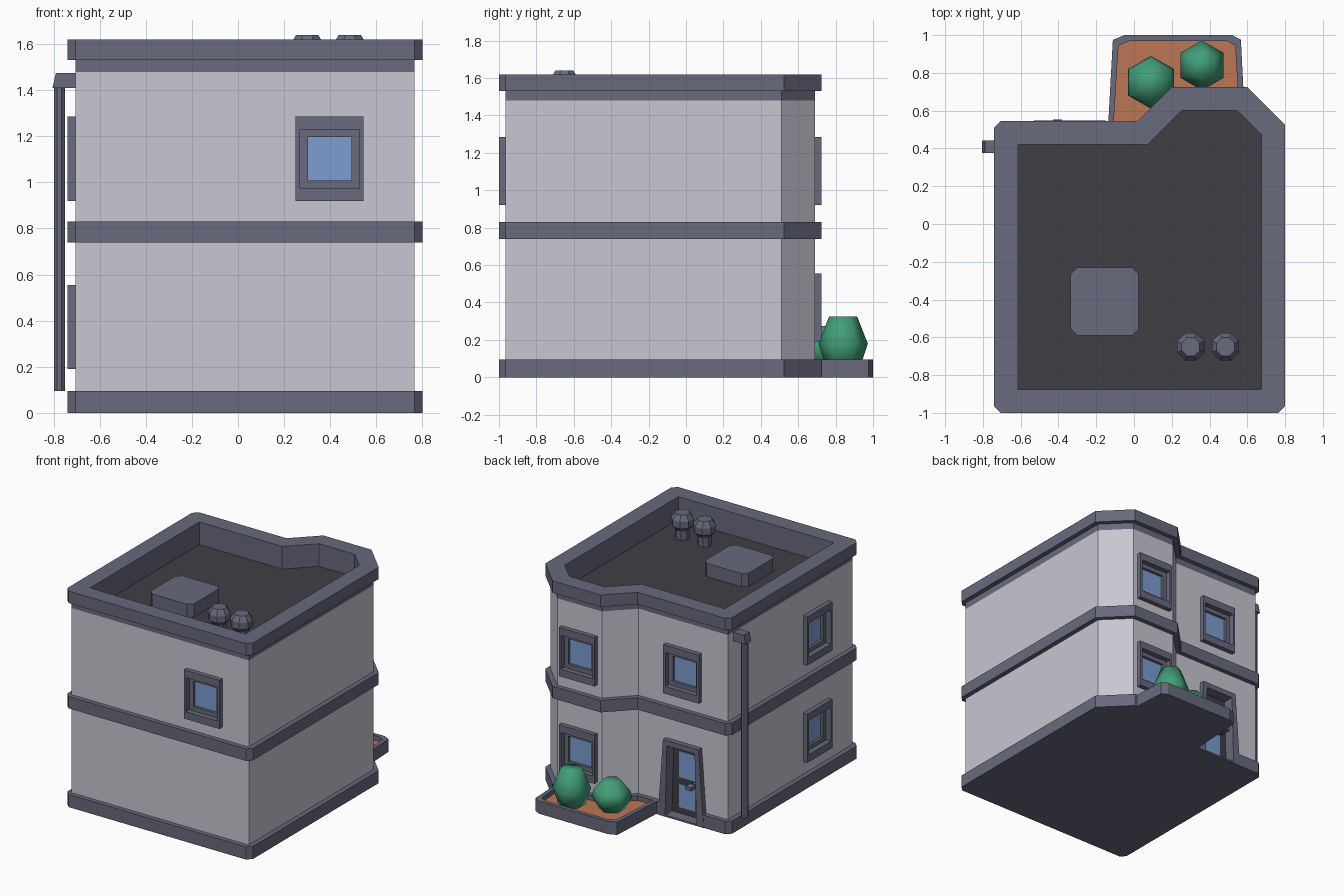
import bpy, bmesh, math
from mathutils import Vector

if "Cube" in bpy.data.objects:
    bpy.data.objects.remove(bpy.data.objects["Cube"])


def material(name, r, g, b):
    m = bpy.data.materials.new(name)
    m.diffuse_color = (r, g, b, 1)
    m.use_nodes = True
    m.node_tree.nodes["Principled BSDF"].inputs["Base Color"].default_value = m.diffuse_color
    return m


WALL = material("pale_wall", 0.58, 0.57, 0.64)
TRIM = material("slate_trim", 0.138, 0.142, 0.205)
DARK = material("charcoal", 0.050, 0.050, 0.060)
GLASS = material("blue_glass", 0.205, 0.342, 0.631)
SOIL = material("orange_soil", 0.515, 0.181, 0.089)
LEAF = material("green_leaf", 0.054, 0.340, 0.185)


def finish(bm, name, mats):
    bmesh.ops.remove_doubles(bm, verts=bm.verts, dist=1e-5)
    bmesh.ops.recalc_face_normals(bm, faces=bm.faces)
    me = bpy.data.meshes.new(name)
    bm.to_mesh(me)
    bm.free()
    for m in mats:
        me.materials.append(m)
    ob = bpy.data.objects.new(name, me)
    bpy.context.collection.objects.link(ob)
    return ob


def loft(name, rings, mats, segs=None, start=0, end=0, caps=True):
    """Skin a list of equal-length point rings; segs gives a material per band."""
    bm = bmesh.new()
    vs = [[bm.verts.new(p) for p in r] for r in rings]
    n = len(rings[0])
    for k in range(len(vs) - 1):
        for i in range(n):
            j = (i + 1) % n
            f = bm.faces.new((vs[k][i], vs[k][j], vs[k + 1][j], vs[k + 1][i]))
            f.material_index = segs[k] if segs else 0
    if caps:
        bm.faces.new(vs[0]).material_index = start
        bm.faces.new(vs[-1]).material_index = end
    return finish(bm, name, mats)


def box_rings(x0, x1, y0, y1, z0, z1):
    return [[(x0, y0, z), (x1, y0, z), (x1, y1, z), (x0, y1, z)] for z in (z0, z1)]


def box(name, mat, *b):
    return loft(name, box_rings(*b), [mat])


def outline(d, z):
    """House footprint offset outwards by d, three corners chamfered."""
    c = max(d, 0)
    x0, x1, y0, y1, y2 = -0.705 - d, 0.765 + d, -0.965 - d, 0.51 + d, 0.69 + d
    a, b = 0.475 + 1.414 * d, 1.275 + 1.414 * d
    pts = [(x0, y0 + c), (x0 + c, y0), (x1 - c, y0), (x1, y0 + c), (x1, b - x1),
           (b - y2, y2), (y2 - a, y2), (y1 - a, y1), (x0 + c, y1), (x0, y1 - c)]
    return [(x, y, z) for x, y in pts]


# Main shell
walls = loft("walls", [outline(0, 0.05), outline(0, 1.44)], [WALL])
base = loft("base_plinth", [outline(0.035, 0), outline(0.035, 0.095)], [TRIM])
loft("floor_band", [outline(d, z) for d, z in
     ((0, 0.74), (0.035, 0.74), (0.035, 0.83), (0, 0.83), (0, 0.74))], [TRIM], caps=False)
loft("parapet_and_roof", [outline(d, z) for d, z in
     ((0, 1.44), (0, 1.48), (0, 1.53), (0.035, 1.53), (0.035, 1.62), (-0.09, 1.62), (-0.09, 1.45))],
     [WALL, TRIM, DARK], [0, 1, 1, 1, 1, 1], 0, 2)

# Windows: stepped frames ending in recessed glass
cutters = []


def panel_rings(origin, u, n, steps):
    o, u, n = Vector(origin), Vector(u), Vector(n)
    up = Vector((0, 0, 1))
    return [[o + u * a + up * b + n * d for a, b in
             ((-wb, z0), (wb, z0), (wt, z1), (-wt, z1))] for wb, wt, z0, z1, d in steps]


def window(name, origin, u, n):
    def s(w, h, d):
        return (w, w, -h, h, d)
    steps = [s(.1475, .1825, -.002), s(.1475, .1825, .035), s(.130, .1275, .035),
             s(.130, .1275, -.005), s(.095, .095, -.005), s(.095, .095, -.025),
             ]
    front = panel_rings(origin, u, n, steps)
    back = panel_rings(origin, u, n, [s(.14, .14, -.04), s(.14, .14, -.002)])
    loft(name, back + front, [TRIM, GLASS], [0] * 7, 0, 1)
    cutters.append(loft("cutter", panel_rings(
        origin, u, n, [s(.138, .138, -.038), s(.138, .138, .1)]), [WALL]))


X, Y = (1, 0, 0), (0, 1, 0)
LOW, HIGH = 0.3725, 1.1025
window("front_window", (0.398, -0.965, HIGH), X, (0, -1, 0))
window("back_window", (-0.34, 0.51, HIGH), X, Y)
for tag, z in (("lower", LOW), ("upper", HIGH)):
    window("bay_window_" + tag, (0.40, 0.69, z), X, Y)
    window("side_window_" + tag, (-0.705, -0.53, z), Y, (-1, 0, 0))

# Back door with tapered surround, two panes and a handle
door_at = (-0.34, 0.51, 0)
loft("door", panel_rings(door_at, X, Y, [
    (.145, .135, 0, .55, -.07), (.145, .135, 0, .55, -.002), (.19, .148, 0, .575, -.002),
    (.19, .148, 0, .575, .038), (.13, .115, .012, .535, .038), (.13, .115, .012, .535, -.045)]),
    [TRIM, DARK], [0] * 5, 0, 1)
for tag, z0, z1 in (("lower", 0.06, 0.235), ("upper", 0.285, 0.48)):
    box("door_pane_" + tag, GLASS, -0.408, -0.272, 0.46, 0.471, z0, z1)
box("door_handle", TRIM, -0.43, -0.40, 0.46, 0.50, 0.25, 0.28)
box("door_handle_grip", TRIM, -0.43, -0.38, 0.495, 0.552, 0.25, 0.275)
cutters.append(loft("cutter", panel_rings(
    door_at, X, Y, [(.144, .134, -.02, .549, -.069), (.144, .134, -.02, .549, .2)]), [WALL]))

# Cut the recesses into the walls and plinth
for ob, cuts in ((walls, cutters), (base, cutters[-1:])):
    for c in cuts:
        m = ob.modifiers.new("cut", 'BOOLEAN')
        m.operation, m.solver, m.object = 'DIFFERENCE', 'EXACT', c
    dg = bpy.context.evaluated_depsgraph_get()
    me = bpy.data.meshes.new_from_object(ob.evaluated_get(dg))
    ob.modifiers.clear()
    ob.data = me
    me.materials.clear()
    me.materials.append(WALL if ob is walls else TRIM)
    for p in me.polygons:
        p.material_index = 0
for c in cutters:
    bpy.data.objects.remove(c)


def turned(name, cx, cy, prof, mat, n=8, phase=0.5):
    return loft(name, [[(cx + r * math.cos((i + phase) * math.tau / n),
                         cy + r * math.sin((i + phase) * math.tau / n), z)
                        for i in range(n)] for r, z in prof], [mat])


# Roof hatch and vents
def hatch(c, z):
    x0, x1, y0, y1 = -0.335, 0.025, -0.59, -0.23
    return [(x0 + c, y0, z), (x1 - c, y0, z), (x1, y0 + c, z), (x1, y1 - c, z),
            (x1 - c, y1, z), (x0 + c, y1, z), (x0, y1 - c, z), (x0, y0 + c, z)]


loft("roof_hatch", [hatch(.035, 1.445), hatch(.035, 1.55)], [TRIM])
for i, x in enumerate((0.30, 0.485)):
    turned("roof_vent_%d" % (i + 1), x, -0.65,
           ((.05, 1.445), (.05, 1.52), (.078, 1.55), (.078, 1.60), (.052, 1.64)), TRIM)

# Drainpipe and its hopper
turned("drainpipe", -0.775, 0.41, ((.026, 0.095), (.026, 1.42)), TRIM)
loft("drain_hopper", [[(-0.70, y, 1.41), (-0.805, y, 1.41), (-0.79, y, 1.475), (-0.70, y, 1.475)]
                      for y in (0.375, 0.442)], [TRIM])


# Planter with soil
def planter(d, z):
    pts = [(-0.138, 0.50), (-0.112, 0.975), (-0.05, 1.0), (0.52, 1.0), (0.566, 0.975), (0.59, 0.50)]
    cx = 0.225
    return [(x + (d if x < cx else -d), y + d if y < 0.6 else y - d, z) for x, y in pts]


loft("planter", [planter(0, 0), planter(0, .095), planter(.03, .095), planter(.03, .06)],
     [TRIM, SOIL], [0, 0, 0], 0, 1)

# Bushes
for name, x, y, prof in (
        ("bush_small", 0.09, 0.75, ((.08, .05), (.14, .15), (.125, .20), (.06, .275))),
        ("bush_tall", 0.36, 0.84, ((.09, .05), (.132, .18), (.075, .325)))):
    ob = turned(name, x, y, prof, LEAF, 6)
    for p in ob.data.polygons:
        p.use_smooth = True
